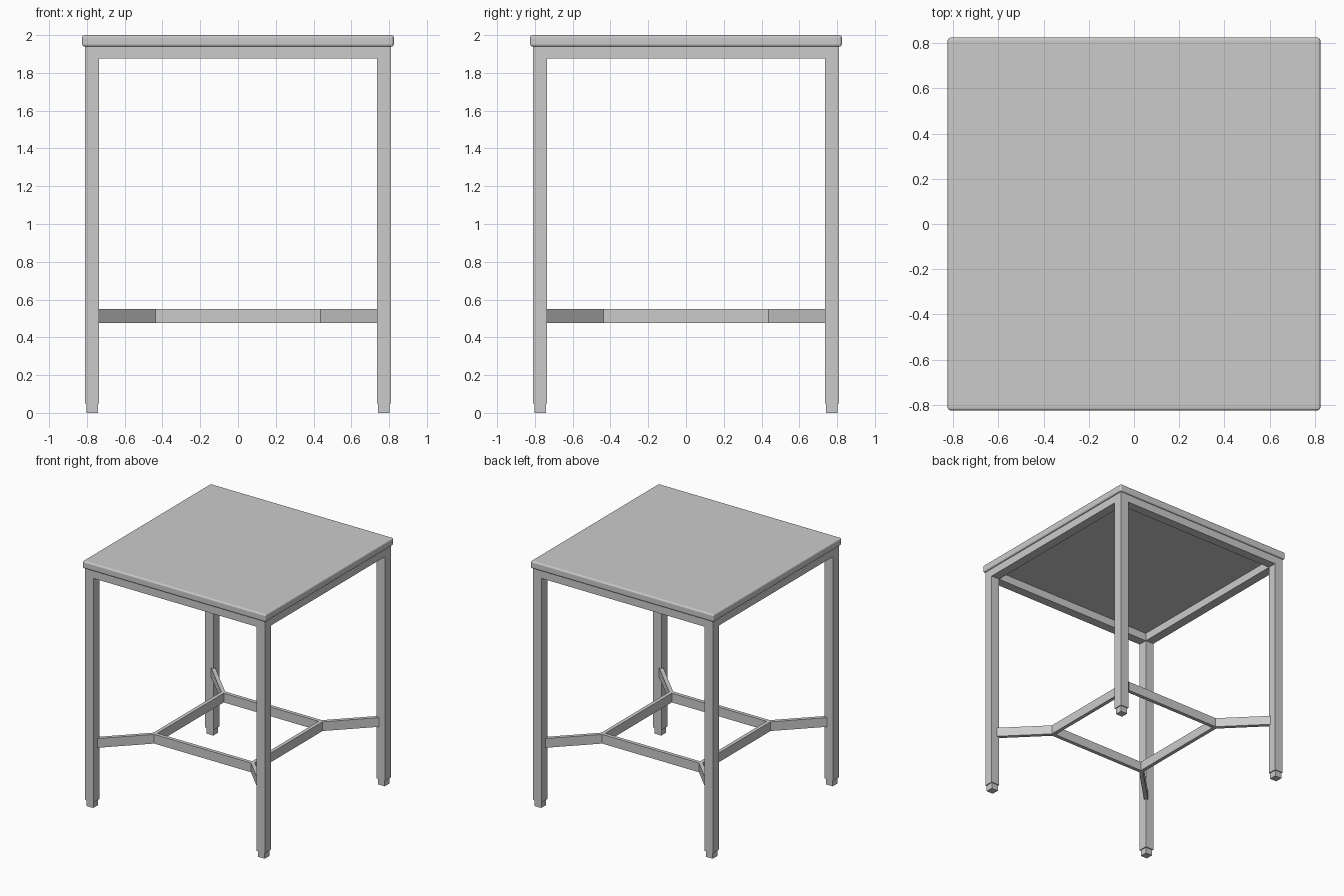
import bpy, bmesh
from math import radians, sqrt, pi
from mathutils import Matrix, Vector

default = bpy.data.objects.get("Cube")
if default:
    bpy.data.objects.remove(default, do_unlink=True)

# Single painted-metal grey
grey = bpy.data.materials.new("grey")
grey.use_nodes = True
colour = (0.6, 0.6, 0.6, 1)
grey.diffuse_color = colour
grey.node_tree.nodes["Principled BSDF"].inputs["Base Color"].default_value = colour


def finish(name, bm):
    bmesh.ops.recalc_face_normals(bm, faces=bm.faces)
    mesh = bpy.data.meshes.new(name)
    bm.to_mesh(mesh)
    bm.free()
    mesh.materials.append(grey)
    obj = bpy.data.objects.new(name, mesh)
    bpy.context.collection.objects.link(obj)
    return obj


def box(name, centre, size, turn=0):
    bm = bmesh.new()
    matrix = (Matrix.Translation(centre) @ Matrix.Rotation(turn, 4, 'Z')
              @ Matrix.Diagonal((*size, 1)))
    bmesh.ops.create_cube(bm, size=1, matrix=matrix)
    return finish(name, bm)


def square_ring(name, outer, width, z0, z1):
    """Mitred square frame made of four bars."""
    bm = bmesh.new()
    section = [(outer, z0), (outer, z1), (outer - width, z1), (outer - width, z0)]
    corners = [(1, 1), (-1, 1), (-1, -1), (1, -1)]
    loops = [[bm.verts.new((sx * r, sy * r, z)) for r, z in section] for sx, sy in corners]
    for i in range(4):
        a, b = loops[i], loops[(i + 1) % 4]
        for j in range(4):
            k = (j + 1) % 4
            bm.faces.new((a[j], b[j], b[k], a[k]))
    return finish(name, bm)


# Table top with softened edges
top = box("table_top", (0, 0, 1.97), (1.65, 1.65, 0.06))
bevel = top.modifiers.new("soft_edges", 'BEVEL')
bevel.width = 0.012
bevel.segments = 3

# Frame under the top
OUT, TUBE = 0.81, 0.075
square_ring("top_frame", OUT, TUBE, 1.875, 1.94)

# Stretcher ring
RING, BAR, Z0, Z1 = 0.457, 0.03, 0.475, 0.55
square_ring("stretcher_ring", RING, BAR, Z0, Z1)

# Legs, feet and diagonal braces at each corner
mid = OUT - TUBE / 2
brace_start, brace_end = RING - BAR / 2, OUT - TUBE + 0.015
brace_mid = (brace_start + brace_end) / 2
brace_length = (brace_end - brace_start) * sqrt(2)
for fb, sy in (("front", -1), ("back", 1)):
    for lr, sx in (("left", 1), ("right", -1)):
        tag = f"{fb}_{lr}"
        box(f"{tag}_leg", (sx * mid, sy * mid, 0.9625), (TUBE, TUBE, 1.825))
        box(f"{tag}_foot", (sx * mid, sy * mid, 0.0275), (0.06, 0.06, 0.055))
        box(f"{tag}_brace", (sx * brace_mid, sy * brace_mid, (Z0 + Z1) / 2),
            (brace_length, BAR, Z1 - Z0), sx * sy * pi / 4)
